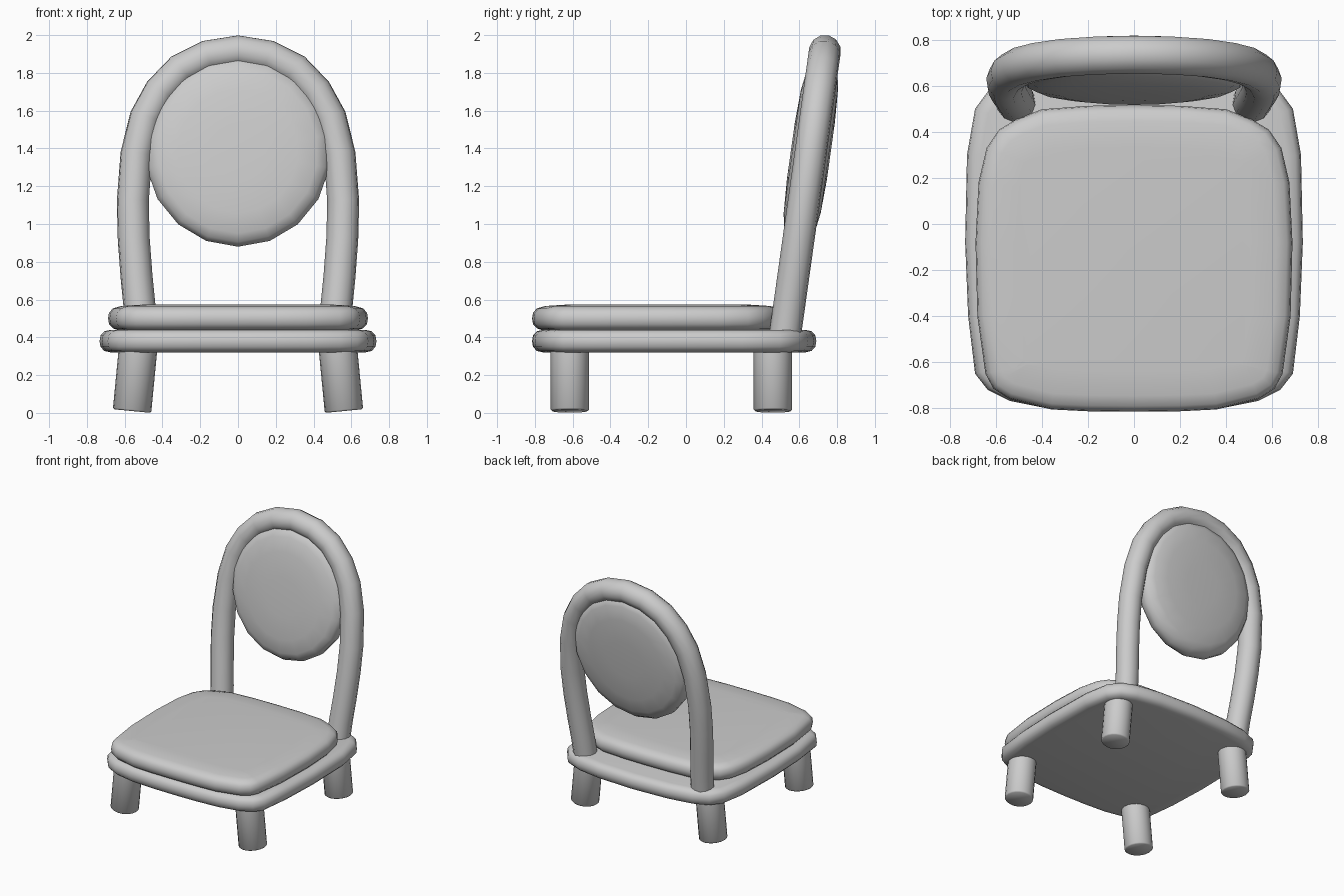
import bpy, bmesh, math
from mathutils import Matrix, Vector

if "Cube" in bpy.data.objects:
    bpy.data.objects.remove(bpy.data.objects["Cube"])


def finish(bm, name, angle=40):
    bmesh.ops.recalc_face_normals(bm, faces=bm.faces)
    me = bpy.data.meshes.new(name)
    bm.to_mesh(me)
    bm.free()
    ob = bpy.data.objects.new(name, me)
    bpy.context.collection.objects.link(ob)
    smooth(ob, angle)
    return ob


def smooth(ob, angle):
    bpy.ops.object.select_all(action='DESELECT')
    ob.select_set(True)
    bpy.context.view_layer.objects.active = ob
    bpy.ops.object.shade_smooth_by_angle(angle=math.radians(angle))


def loft(bm, loops):
    rings = [[bm.verts.new(p) for p in loop] for loop in loops]
    n = len(rings[0])
    for a, b in zip(rings, rings[1:]):
        for i in range(n):
            j = (i + 1) % n
            bm.faces.new((a[i], a[j], b[j], b[i]))
    bm.faces.new(rings[0][::-1])
    bm.faces.new(rings[-1])


def slab(name, half, profile):
    """Mirror a half outline and stack inset copies: profile = (inset, z)."""
    pts = [Vector(p) for p in half] + [Vector((-x, y)) for x, y in half[-2:0:-1]]
    n = len(pts)
    normals = []
    for i in range(n):
        t = (pts[(i + 1) % n] - pts[i - 1]).normalized()
        normals.append(Vector((t.y, -t.x)))
    loops = []
    for inset, z in profile:
        loops.append([(*(p - nv * inset), z) for p, nv in zip(pts, normals)])
    bm = bmesh.new()
    loft(bm, loops)
    return finish(bm, name)


# Seat frame
slab("seat_frame",
     [(0, -.815), (.2, -.812), (.38, -.80), (.54, -.768), (.635, -.72), (.69, -.65),
      (.72, -.4), (.733, -.08), (.725, .3), (.69, .5), (.62, .595), (.5, .645),
      (.3, .677), (0, .69)],
     [(.06, .32), (.025, .328), (.005, .35), (0, .38), (.005, .41), (.025, .432), (.06, .44)])

# Seat cushion
slab("seat_cushion",
     [(0, -.815), (.2, -.813), (.36, -.805), (.54, -.76), (.61, -.715), (.645, -.65),
      (.68, -.4), (.688, -.08), (.675, .18), (.64, .33), (.585, .41), (.51, .455),
      (.4, .498), (.2, .513), (0, .516)],
     [(.06, .435), (.025, .448), (.005, .47), (0, .50), (.005, .53), (.025, .553),
      (.07, .566), (.18, .573)])

# Back hoop: a leaning arch swept as a tube
half = [(.51, .39), (.52, .55), (.537, .72), (.552, .92), (.557, 1.12), (.538, 1.37),
        (.49, 1.565), (.413, 1.705), (.303, 1.82), (.163, 1.89), (0, 1.916)]
path = half + [(-x, z) for x, z in half[-2::-1]]
cu = bpy.data.curves.new("back_hoop", 'CURVE')
cu.dimensions = '3D'
cu.bevel_depth = .085
cu.bevel_resolution = 4
cu.use_fill_caps = True
sp = cu.splines.new('POLY')
sp.points.add(len(path) - 1)
for pt, (x, z) in zip(sp.points, path):
    pt.co = (x, .53 + (z - .45) * .14, z, 1)
hoop = bpy.data.objects.new("back_hoop", cu)
bpy.context.collection.objects.link(hoop)
bpy.ops.object.select_all(action='DESELECT')
hoop.select_set(True)
bpy.context.view_layer.objects.active = hoop
bpy.ops.object.convert(target='MESH')
smooth(bpy.context.view_layer.objects.active, 50)

# Back pad: padded oval following the lean of the hoop
SIDES = 18
profile = [(.3, -.106), (.65, -.098), (.86, -.08), (.95, -.058), (1, -.02)]
profile += [(r, -d) for r, d in profile[::-1]]
loops = []
for r, d in profile:
    loop = []
    for i in range(SIDES):
        a = math.tau * i / SIDES
        x, z = .492 * r * math.sin(a), 1.385 + .505 * r * math.cos(a)
        loop.append((x, .53 + (z - .45) * .14 + d, z))
    loops.append(loop)
bm = bmesh.new()
loft(bm, loops)
finish(bm, "back_pad", 60)

# Legs, splayed sideways
TILT, R, L = math.radians(5.5), .102, .37
for sx, side in ((-1, "left"), (1, "right")):
    for y, end in ((-.615, "front"), (.46, "back")):
        bm = bmesh.new()
        m = (Matrix.Translation((sx * .561, y, R * math.sin(TILT)))
             @ Matrix.Rotation(-sx * TILT, 4, 'Y') @ Matrix.Translation((0, 0, L / 2)))
        bmesh.ops.create_cone(bm, cap_ends=True, segments=20, radius1=R, radius2=R,
                              depth=L, matrix=m)
        rim = [e for e in bm.edges if all(v.co.z < .1 for v in e.verts)]
        bmesh.ops.bevel(bm, geom=rim, offset=.008, segments=1, affect='EDGES')
        finish(bm, f"{end}_{side}_leg", 50)
